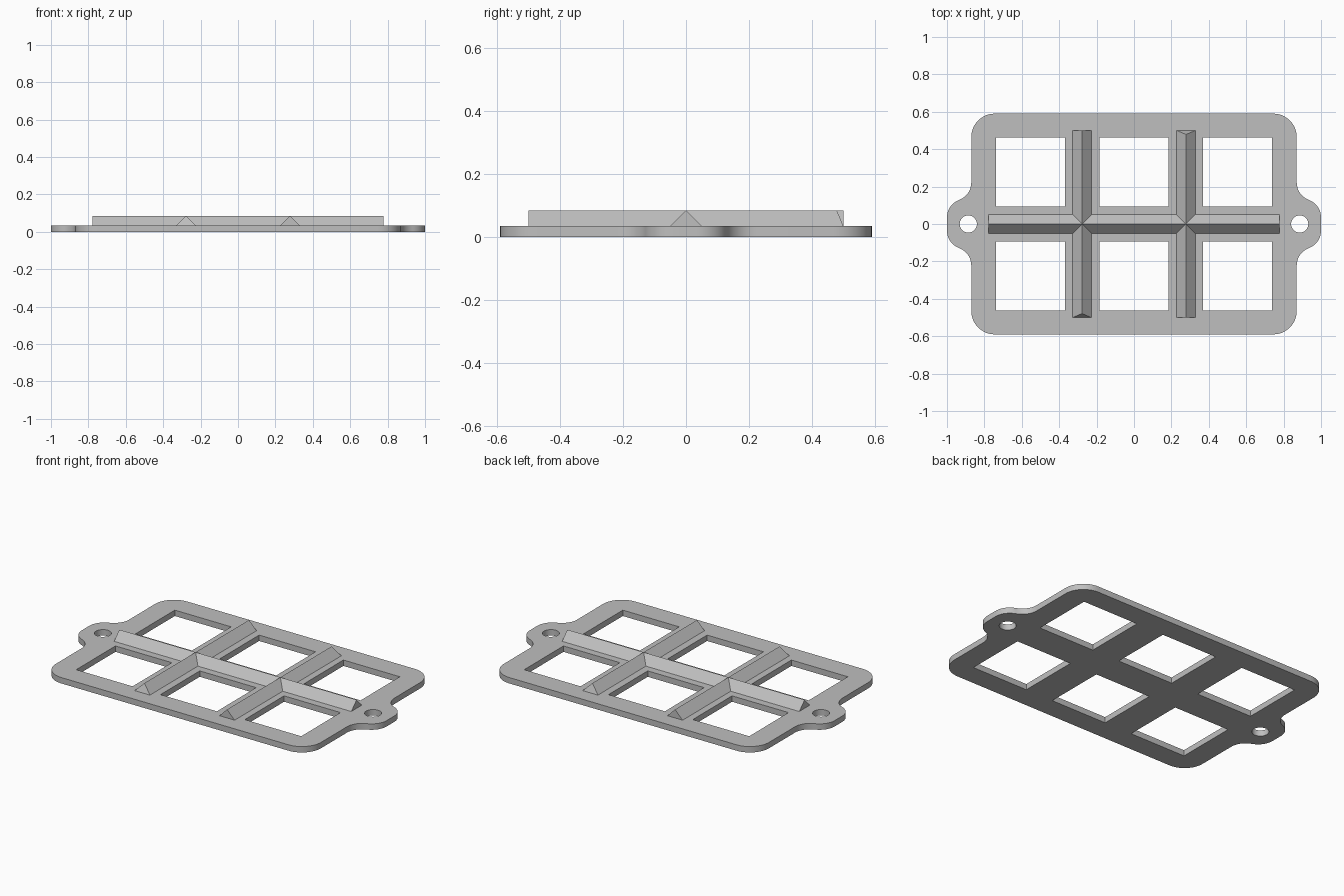
import bpy, bmesh
from math import sin, cos, radians, tau, sqrt, degrees, atan2
from mathutils import Vector

cube = bpy.data.objects.get("Cube")
if cube:
    bpy.data.objects.remove(cube, do_unlink=True)

THICK = 0.035
RIDGE_TOP = 0.085
RIDGE_HALF = 0.05
RIDGE_X = 0.278

grey = bpy.data.materials.new("plain grey")
colour = (0.52, 0.52, 0.52, 1)
grey.diffuse_color = colour
grey.use_nodes = True
grey.node_tree.nodes["Principled BSDF"].inputs["Base Color"].default_value = colour


def finish(bm, name):
    bmesh.ops.recalc_face_normals(bm, faces=bm.faces[:])
    mesh = bpy.data.meshes.new(name)
    bm.to_mesh(mesh)
    bm.free()
    mesh.materials.append(grey)
    obj = bpy.data.objects.new(name, mesh)
    bpy.context.collection.objects.link(obj)
    return obj


def arc(cx, cy, r, a0, a1, n=12):
    angles = [radians(a0 + (a1 - a0) * i / n) for i in range(n + 1)]
    return [(cx + r * cos(a), cy + r * sin(a)) for a in angles]


def plate_outline():
    # One quarter: ear, hollow fillet, rounded corner; then mirrored
    r, ear_x, ear_y, fillet_x = 0.1, 0.9, 0.035, 0.97
    dx = fillet_x - ear_x
    dy = sqrt(4 * r * r - dx * dx)
    turn = degrees(atan2(dy, dx))
    q = arc(ear_x, ear_y, r, 0, turn)
    q += arc(fillet_x, ear_y + dy, r, turn + 180, 180)[1:]
    q += arc(0.745, 0.465, 0.125, 0, 90)
    half = q + [(-x, y) for x, y in reversed(q)]
    return half + [(x, -y) for x, y in reversed(half)]


def rectangle(cx, cy, hx, hy):
    return [(cx - hx, cy - hy), (cx + hx, cy - hy),
            (cx + hx, cy + hy), (cx - hx, cy + hy)]


# Plate with two ears, six windows and two screw holes
loops = [plate_outline()]
for side in (-1, 1):
    hole = arc(side * 0.886, 0, 0.046, 0, 360, 32)
    loops.append(hole[:-1])
for col in (-1, 0, 1):
    for row in (-1, 1):
        loops.append(rectangle(col * 0.553, row * 0.278, 0.185, 0.184))

bm = bmesh.new()
for loop in loops:
    verts = [bm.verts.new((x, y, 0)) for x, y in loop]
    for i, v in enumerate(verts):
        bm.edges.new((v, verts[(i + 1) % len(verts)]))
bmesh.ops.triangle_fill(bm, edges=bm.edges[:], use_beauty=True,
                        normal=Vector((0, 0, 1)))
top = bmesh.ops.extrude_face_region(bm, geom=bm.faces[:])
bmesh.ops.translate(bm, vec=(0, 0, THICK),
                    verts=[g for g in top["geom"] if isinstance(g, bmesh.types.BMVert)])
plate = finish(bm, "plate")
bpy.context.view_layer.objects.active = plate
plate.select_set(True)
bpy.ops.object.shade_smooth_by_angle(angle=radians(30))
plate.select_set(False)


def ridge(name, centre, along, half_length, slant_end=0):
    # Triangular bar; slant_end (-1 or 1) leans that end's peak inward
    along = Vector(along)
    across = Vector((-along.y, along.x, 0))
    bm = bmesh.new()
    ends = []
    for s in (-1, 1):
        base = Vector(centre) + along * s * half_length
        peak = base - along * s * (0.021 if s == slant_end else 0)
        peak.z = RIDGE_TOP
        ends.append([bm.verts.new(p) for p in
                     (base - across * RIDGE_HALF, base + across * RIDGE_HALF, peak)])
    a, b = ends
    bm.faces.new(a)
    bm.faces.new(b)
    for i in range(3):
        j = (i + 1) % 3
        bm.faces.new((a[i], a[j], b[j], b[i]))
    return finish(bm, name)


# Raised ridges along the dividing bars
ridge("long_ridge", (0, 0, THICK), (1, 0, 0), 0.778)
for name, side in (("right_cross_ridge", -1), ("left_cross_ridge", 1)):
    ridge(name, (side * RIDGE_X, 0, THICK), (0, 1, 0), 0.5, side)
